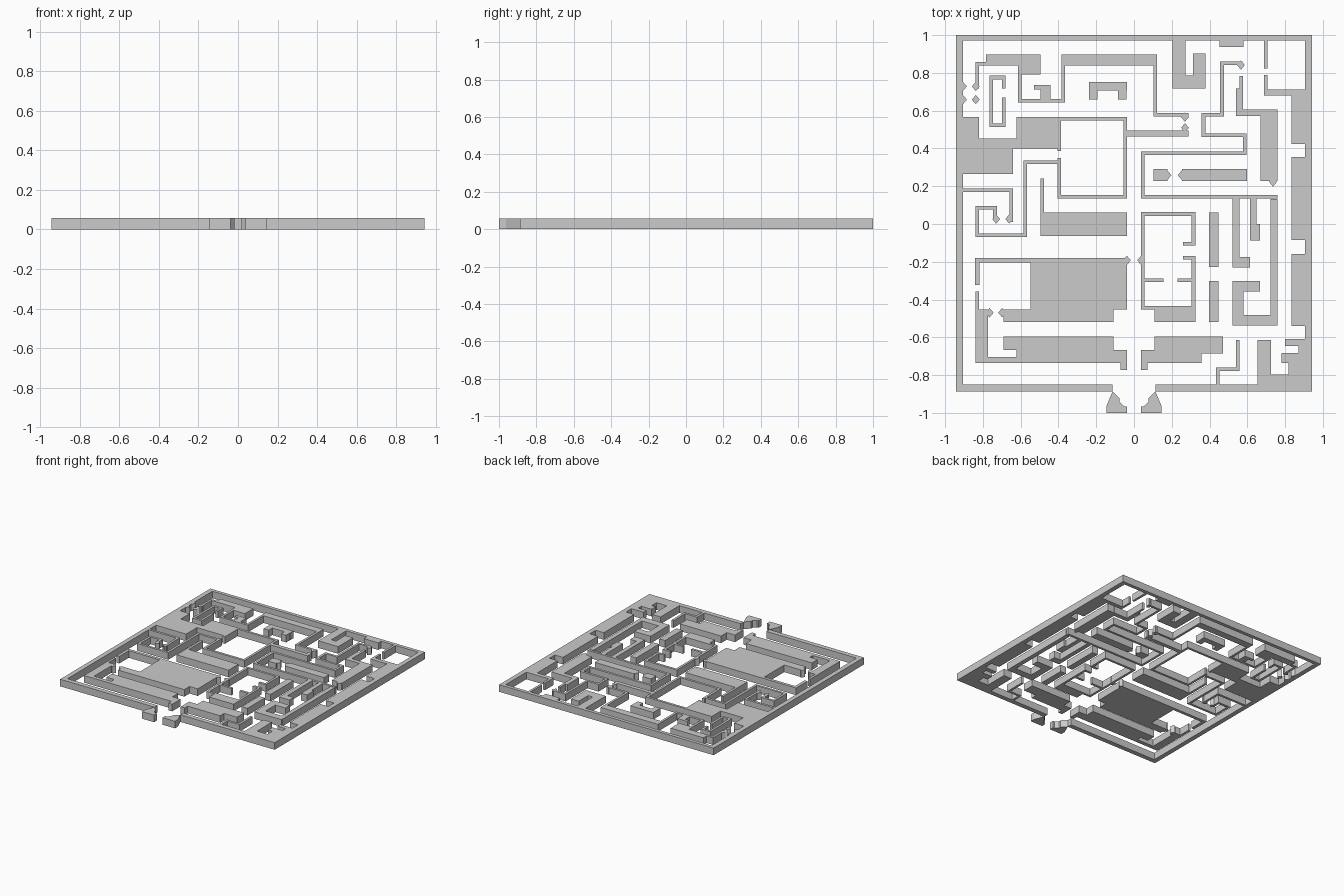
import bpy, bmesh

if "Cube" in bpy.data.objects:
    bpy.data.objects.remove(bpy.data.objects["Cube"])

U = 1 / 53          # plan module: the plan is 100 x 106 modules
H = 3 * U           # wall height


def finish(name, bm):
    bmesh.ops.remove_doubles(bm, verts=bm.verts, dist=1e-5)
    bmesh.ops.dissolve_limit(bm, angle_limit=0.01, verts=bm.verts, edges=bm.edges)
    bmesh.ops.recalc_face_normals(bm, faces=bm.faces)
    me = bpy.data.meshes.new(name)
    bm.to_mesh(me)
    bm.free()
    bpy.context.collection.objects.link(bpy.data.objects.new(name, me))


def run(x, y, *stops, up=True, w=1):
    """Wall of width w along a right-angled route; stops alternate y and x."""
    out, r = [], w / 2
    for s in stops:
        nx, ny = (x, s) if up else (s, y)
        out.append((min(x, nx) - r, min(y, ny) - r, max(x, nx) + r, max(y, ny) + r))
        x, y, up = nx, ny, not up
    return out


def both(x0, y0, x1, y1):
    """A block and its mirror image across the entrance axis."""
    return [(x0, y0, x1, y1), (-x1, y0, -x0, y1)]


def walls(name, *rects):
    """Merge plan rectangles into one clean extruded solid."""
    xs = sorted({v for r in rects for v in r[::2]})
    ys = sorted({v for r in rects for v in r[1::2]})
    cells = {(i, j) for i in range(len(xs) - 1) for j in range(len(ys) - 1)
             if any(r[0] <= xs[i] < r[2] and r[1] <= ys[j] < r[3] for r in rects)}
    bm = bmesh.new()

    def quad(*pts):
        bm.faces.new([bm.verts.new((x * U, y * U, z)) for x, y, z in pts])

    for i, j in cells:
        c = [(xs[i], ys[j]), (xs[i + 1], ys[j]), (xs[i + 1], ys[j + 1]), (xs[i], ys[j + 1])]
        quad(*[(x, y, H) for x, y in c])
        quad(*[(x, y, 0) for x, y in reversed(c)])
        for k, (di, dj) in enumerate(((0, -1), (1, 0), (0, 1), (-1, 0))):
            if (i + di, j + dj) not in cells:
                a, b = c[k], c[(k + 1) % 4]
                quad((*a, 0), (*b, 0), (*b, H), (*a, H))
    finish(name, bm)


def prism(name, pts):
    """Extrude a plan polygon to wall height."""
    bm = bmesh.new()
    f = bm.faces.new([bm.verts.new((x * U, y * U, 0)) for x, y in pts])
    new = bmesh.ops.extrude_face_region(bm, geom=[f])["geom"]
    bmesh.ops.translate(bm, vec=(0, 0, H), verts=[g for g in new if isinstance(g, bmesh.types.BMVert)])
    finish(name, bm)


# outer wall with the masonry block, square room and left corridors joined to it
walls("outer_wall",
      *both(48, -47, 50, 53), *both(6, -47, 48, -45), (-48, 51.5, 48, 53),
      (-48, 14, -43.5, 30), (-43.5, 14, -34, 24), (-34, 21.2, -21, 24), (-33, 24, -21, 30),
      *run(-21, 18, 7.6, -2.5, 29.5, -21, 21), (-3, 24.5, 15.3, 26.2),
      *run(-48, 9.5, -34.5, 1, up=False),
      *run(-21, 17.3, -30.5, -3.2, -44, 4.5, -39, 2, up=False),
      # top right bays
      *run(12.6, 50, 39.8, 18.3, 46, w=3.6), (24, 49.6, 30.7, 52), *run(37, 52, 44.2),
      *run(37, 41.3, 37), (36.5, 36, 48, 37.8),
      # notched right wall
      (44.2, 22.4, 48, 37), (44.2, -4.5, 48, 18.8), (44.2, -28.6, 48, -8.4),
      # bottom right hooks
      (42.4, -34.2, 48, -32.3), (46.2, -36.2, 48, -34.2), (41.4, -39, 48, -36.2),
      (43.3, -42.2, 48, -39), (34.6, -46, 48, -42.2), (34.6, -42.2, 38.5, -32.5),
      *run(23.5, -46, -40.8, 29.1, -33))

# upper left winding wall
walls("upper_left_wall",
      *run(-44, 38.5, 45, -32, 34.6, -19.8, 45, 6, 30.6, 14.8),
      (-41.5, 45, -26.2, 47.6), (-32, 42, -26.2, 45), (-20.3, 45, 6.5, 47.6),
      (-28, 37.8, -26.2, 39), (-26.2, 35, -23.4, 39))

# free-standing pieces
walls("closet_wall", *run(-36.5, 38.5, 41.1, -40, 27.7, -36.5, 35))
walls("alcove_wall", *run(-11.4, 36.2, 38.6, -3.2, w=2.4), *run(-3.3, 36.2, 38.6, w=2.4))
walls("left_block", *run(-25.7, 12.3, 0), (-26.2, -3.4, -2, 3.2))
walls("pillars", (21, -12.1, 23.7, 3.2), (21, -27.5, 23.7, -16))
walls("bars", (5.5, 12, 9.4, 15.5), (13.4, 12, 31.7, 15.5))

# right winding wall with the comb below it
walls("upper_right_wall",
      *run(39.7, 7.7, 2.5, 19.9, 31.1, 24.9, 19.5, 30.6, 24.7, 45.1, 30, up=False),
      (27.7, -12.2, 29.6, 8), (29.6, -12.2, 32.5, -9.3),
      (32.6, -4.6, 34.4, 8), (34.4, -4.6, 35.4, 0),
      *run(39.3, 6, -27, w=1.9), *run(33.9, -17.5, 29.2, -27, 38.7, up=False, w=3))
walls("right_block_wall", *run(30.1, 41, 36), *run(29.6, 37, 31.2, 36, w=1.9), (35.5, 12, 40.2, 32.1))

# lower left room with its heavy block
walls("lower_left_room",
      *run(-44, -16.5, -10.2, -2.5, w=1.3), (-29, -24, -2, -10), (-36.6, -27.5, -5.8, -24))

# lower right room
walls("lower_right_room",
      *run(14.3, -5.5, 16.7, 2.8, 2.5, -23.5, 16.7, -9.5, 14.3, up=False), (5.8, -27.5, 17.2, -23.5),
      *run(2.5, -15.8, 7.8, up=False), *run(12.7, -15.8, 16.7, up=False))

# blocks either side of the entrance passage
walls("entrance_blocks",
      *both(5.8, -39, 19, -31.6), *both(2, -39, 5.8, -35.4), *both(2, -41, 3.8, -39),
      (19, -36.4, 25, -31.6), (-33, -39, -19, -31.6), (-36.6, -35.4, -33, -31.6),
      (-44.5, -39, -33, -37.3), (-44.5, -38, -41, -24), *run(-44, -19.5, -30))

# splayed entrance posts, mirrored
for side, s in (("left", -1), ("right", 1)):
    prism(f"entrance_post_{side}", [(s * x, y) for x, y in (
        (6, -47), (4, -49), (4, -50), (2.7, -51.2), (2, -51.2), (2, -53), (7.7, -53), (7.7, -51))])

# pointed door jambs
jambs = [(x, y) for x in (-48, -44.4) for y in (38.6, 34.9)]
jambs += [(14.3, y) for y in (30, 27)] + [(x, 13.7) for x in (9.4, 13.4)]
jambs += [(x, -24.9) for x in (-40.5, -37)] + [(x, -10.2) for x in (-2, 2)]
jambs += [(30, 44.6), (39, 11.8), (-38.7, 1.4), (-35, 1.4)]
for i, (x, y) in enumerate(jambs):
    prism(f"door_jamb_{i + 1}", [(x - 1.1, y), (x, y - 1.3), (x + 1.1, y), (x, y + 1.3)])
